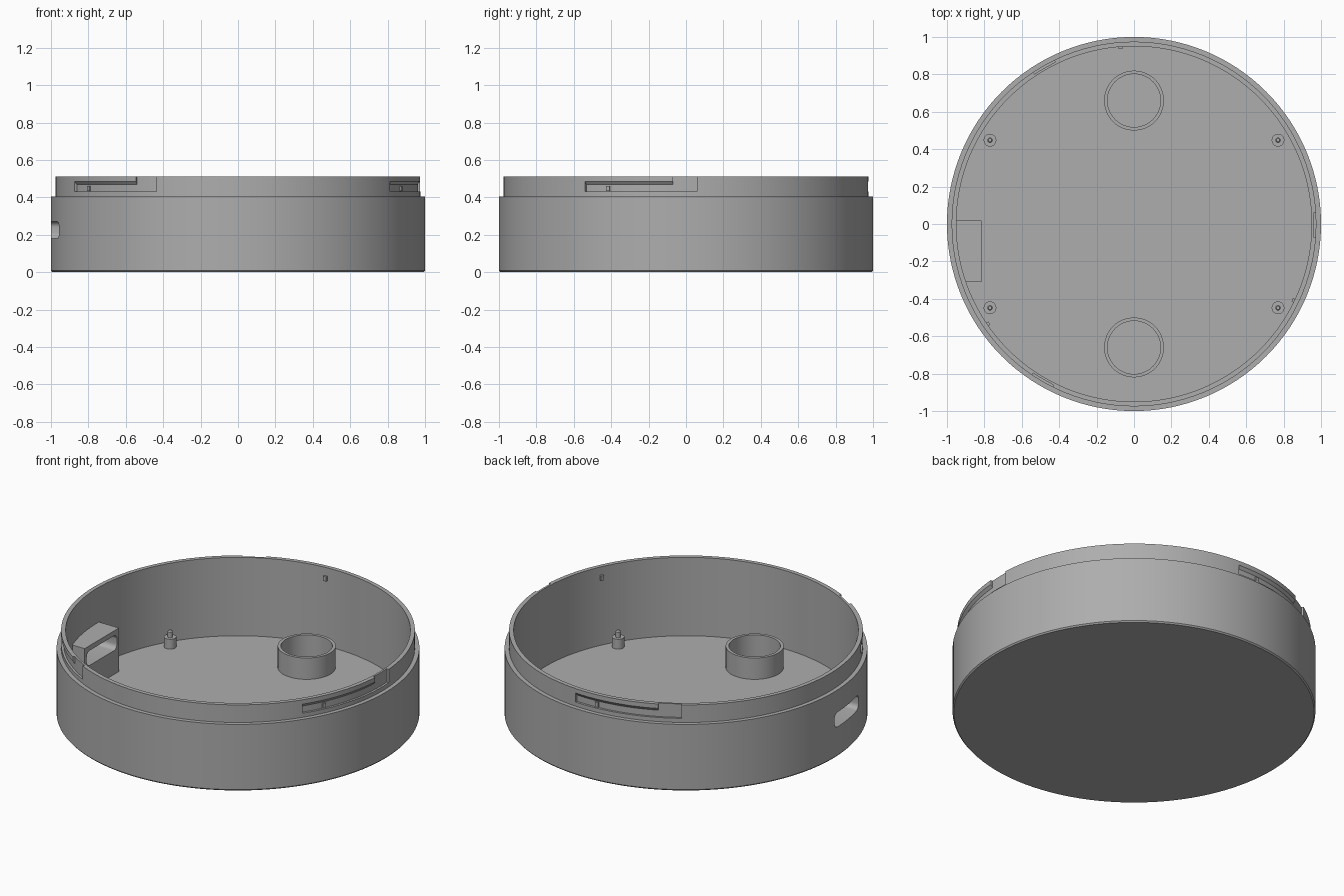
import bpy, bmesh, math
from mathutils import Vector

cube = bpy.data.objects.get("Cube")
if cube:
    bpy.data.objects.remove(cube, do_unlink=True)

grey = bpy.data.materials.new("plain grey")
grey.use_nodes = True
COLOUR = (0.42, 0.42, 0.42, 1)
grey.diffuse_color = COLOUR
grey.node_tree.nodes["Principled BSDF"].inputs["Base Color"].default_value = COLOUR


def finish(name, bm, at=(0, 0, 0)):
    bmesh.ops.recalc_face_normals(bm, faces=bm.faces)
    mesh = bpy.data.meshes.new(name)
    bm.to_mesh(mesh)
    bm.free()
    mesh.materials.append(grey)
    ob = bpy.data.objects.new(name, mesh)
    ob.location = at
    bpy.context.collection.objects.link(ob)
    return ob


def revolve(name, profile, steps, start=0, end=360, at=(0, 0, 0)):
    """Sweep a closed (radius, height) outline about z, between two angles in degrees."""
    full = end - start == 360
    bm = bmesh.new()
    rings = []
    for i in range(steps if full else steps + 1):
        a = math.radians(start + (end - start) * i / steps)
        rings.append([bm.verts.new((r * math.cos(a), r * math.sin(a), z)) for r, z in profile])
    for i in range(steps):
        p, q = rings[i], rings[(i + 1) % len(rings)]
        for j in range(len(profile)):
            k = (j + 1) % len(profile)
            bm.faces.new((p[j], q[j], q[k], p[k]))
    if not full:
        bm.faces.new(rings[0])
        bm.faces.new(rings[-1])
    bmesh.ops.remove_doubles(bm, verts=bm.verts, dist=1e-5)
    return finish(name, bm, at)


def box(name, lo, hi, rounding=0):
    """Box between two corners, with optional rounding of the edges along x."""
    lo, hi = Vector(lo), Vector(hi)
    bm = bmesh.new()
    bmesh.ops.create_cube(bm, size=1)
    for v in bm.verts:
        v.co = Vector([(lo[i] + hi[i]) / 2 + v.co[i] * (hi[i] - lo[i]) for i in range(3)])
    if rounding:
        along = [e for e in bm.edges if abs(e.verts[0].co.x - e.verts[1].co.x) > 1e-4]
        bmesh.ops.bevel(bm, geom=along, offset=rounding, segments=6, affect='EDGES', profile=0.5)
    return finish(name, bm)


def boolean(target, tool, operation):
    mod = target.modifiers.new(operation.lower(), 'BOOLEAN')
    mod.object, mod.operation, mod.solver = tool, operation, 'EXACT'
    bpy.context.view_layer.objects.active = target
    bpy.ops.object.modifier_apply(modifier=mod.name)
    bpy.data.objects.remove(tool, do_unlink=True)


WALL, LIP, RECESS = 0.95, 0.975, 0.962
FLOOR, SHOULDER, TOP = 0.035, 0.405, 0.512

# Round tray with a stepped lip
tray = revolve("tray", [(0, 0), (0.993, 0), (1, 0.008), (1, SHOULDER), (LIP, SHOULDER),
                        (LIP, TOP), (WALL, TOP), (WALL, FLOOR), (0, FLOOR)], 128)

# Port housing merged into the wall, then the tunnel through both
housing = box("housing", (-1.02, -0.31, 0.02), (-0.815, 0.02, 0.3))
boolean(housing, revolve("trim", [(0, 0), (0.97, 0), (0.97, 0.4), (0, 0.4)], 128), 'INTERSECT')
boolean(tray, housing, 'UNION')
boolean(tray, box("tunnel", (-1.2, -0.29, 0.18), (-0.7, 0, 0.27), 0.03), 'DIFFERENCE')

# Three L-shaped locking slots in the lip
for turn in (0, 120, 240):
    channel = [(RECESS, 0.43), (1.05, 0.43), (1.05, 0.485), (LIP, 0.485), (RECESS, 0.468)]
    entry = [(RECESS, 0.43), (1.05, 0.43), (1.05, 0.6), (RECESS, 0.6)]
    boolean(tray, revolve("channel", channel, 16, turn - 33.6, turn - 3.5), 'DIFFERENCE')
    boolean(tray, revolve("entry", entry, 6, turn - 4.1, turn + 3.5), 'DIFFERENCE')
    revolve("locking_bump", [(0.938, 0.433), (0.97, 0.433), (0.97, 0.462), (0.938, 0.462)],
            2, turn - 26.2, turn - 25)

# Round cups and stepped pegs standing on the floor
for sy in (-1, 1):
    revolve("cup", [(0.142, 0.03), (0.16, 0.03), (0.16, 0.165), (0.142, 0.165)], 48,
            at=(0, 0.66 * sy, 0))
    for sx in (-1, 1):
        revolve("peg", [(0, 0.03), (0.034, 0.03), (0.034, 0.095), (0.014, 0.095),
                        (0.014, 0.128), (0.009, 0.135), (0, 0.135)], 24,
                at=(0.77 * sx, 0.448 * sy, 0))

# Smooth walls with crisp edges
for ob in bpy.context.scene.objects:
    ob.select_set(ob.type == 'MESH')
bpy.context.view_layer.objects.active = tray
bpy.ops.object.shade_smooth_by_angle(angle=math.radians(30))
